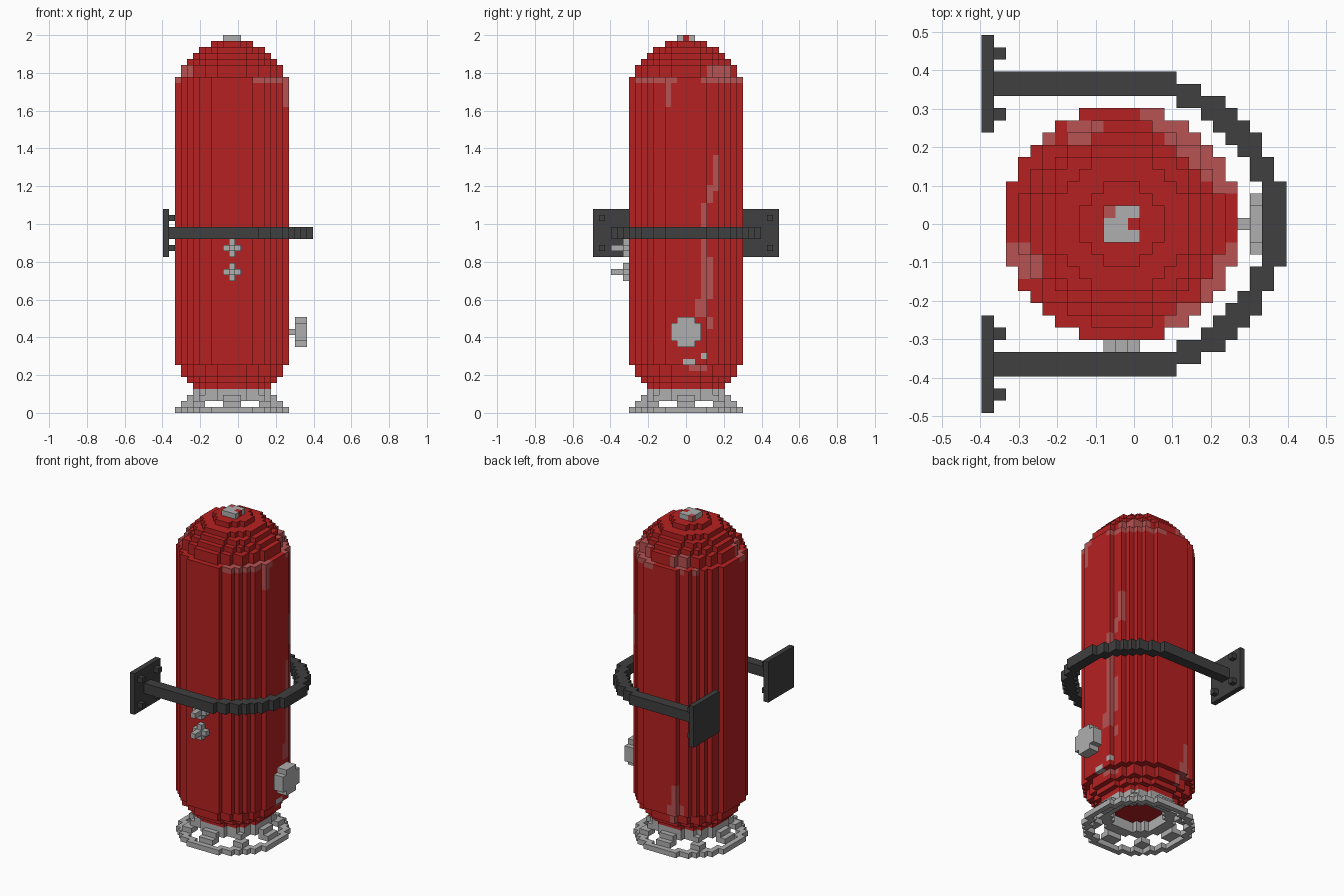
import bpy, bmesh
from mathutils import Vector

V = 2 / 63   # size of one block

cube = bpy.data.objects.get("Cube")
if cube:
    bpy.data.objects.remove(cube)


def material(name, r, g, b):
    m = bpy.data.materials.new(name)
    m.use_nodes = True
    m.diffuse_color = (r, g, b, 1)
    bsdf = next(n for n in m.node_tree.nodes if n.type == 'BSDF_PRINCIPLED')
    bsdf.inputs["Base Color"].default_value = (r, g, b, 1)
    return m


RED = material("red_paint", 0.47, 0.015, 0.015)
WORN = material("worn_paint", 0.48, 0.085, 0.085)
STEEL = material("bare_steel", 0.43, 0.43, 0.43)
DARK = material("dark_iron", 0.05, 0.05, 0.05)


def build(name, cells, mats, rule=lambda c: 0):
    """Outer skin of a set of blocks; rule picks the material for a block."""
    cells = set(cells)
    bm = bmesh.new()
    verts = {}

    def corner(p):
        if p not in verts:
            x, y, z = p
            verts[p] = bm.verts.new(((x - 0.5) * V, (y - 0.5) * V, z * V))
        return verts[p]

    for c in cells:
        slot = rule(c)
        for axis in range(3):
            u, w = (axis + 1) % 3, (axis + 2) % 3
            for side in (0, 1):
                n = list(c)
                n[axis] += 2 * side - 1
                if tuple(n) in cells:
                    continue
                ring = []
                for a, b in ((0, 0), (1, 0), (1, 1), (0, 1)):
                    p = list(c)
                    p[axis] += side
                    p[u] += a
                    p[w] += b
                    ring.append(corner(tuple(p)))
                f = bm.faces.new(ring if side else ring[::-1])
                f.material_index = slot
    # Merge coplanar squares of the same colour
    bmesh.ops.dissolve_limit(bm, angle_limit=0.01, verts=bm.verts[:],
                             edges=bm.edges[:], delimit={'MATERIAL'})
    me = bpy.data.meshes.new(name)
    bm.to_mesh(me)
    bm.free()
    for m in mats:
        me.materials.append(m)
    ob = bpy.data.objects.new(name, me)
    bpy.context.collection.objects.link(ob)
    return ob


def box(x0, x1, y0, y1, z0, z1):
    return [(x, y, z) for x in range(x0, x1 + 1)
            for y in range(y0, y1 + 1) for z in range(z0, z1 + 1)]


def disc(outer, z0, z1, inner=-1, cx=-1):
    """Round layer of blocks, or a ring when an inner radius is given."""
    lo = (inner + 0.5) ** 2 if inner >= 0 else -1
    return [(x + cx, y, z) for x, y, z in box(-outer, outer, -outer, outer, z0, z1)
            if lo < x * x + y * y <= (outer + 0.5) ** 2]


# Tank: stepped round layers (radius, first layer, last layer)
tiers = [(6, 4, 4), (7, 5, 5), (8, 6, 7), (9, 8, 55), (8, 56, 57),
         (7, 58, 58), (6, 59, 59), (5, 60, 60), (3, 61, 61)]
tank = [c for t in tiers for c in disc(*t)]

# Scuffed paint: ranges of x, y, z from the tank axis
R = range
scuffs = [
    # long streak on the left side
    (R(7, 10), R(5, 6), R(37, 43)), (R(7, 10), R(4, 5), R(35, 38)),
    (R(7, 10), R(3, 4), R(26, 35)), (R(7, 10), R(3, 5), R(19, 26)),
    (R(7, 10), R(2, 4), R(16, 19)), (R(7, 10), R(4, 5), R(14, 16)),
    (R(7, 10), R(1, 4), R(7, 8)),
    # shoulder edge and drip
    (R(4, 10), R(-8, -1), R(55, 56)), (R(9, 10), R(-3, -2), R(51, 55)),
    (R(2, 10), R(3, 10), R(55, 56)), (R(4, 10), R(4, 8), R(56, 58)),
    (R(-4, -1), R(7, 9), R(55, 58)), (R(-9, -6), R(-4, -1), R(55, 58)),
    (R(-7, -5), R(7, 9), R(55, 56)),
    # low patch at the back
    (R(-4, -1), R(8, 10), R(6, 10)), (R(-3, -2), R(9, 10), R(10, 14)),
]
chips = [(R(7, 10), R(0, 2), R(8, 9)), (R(7, 10), R(3, 4), R(9, 10))]


def tank_paint(c):
    x, y, z = c[0] + 1, c[1], c[2]

    def hit(patches):
        return any(x in a and y in b and z in d for a, b, d in patches)
    return 2 if hit(chips) else 1 if hit(scuffs) else 0


build("tank", tank, [RED, WORN, STEEL], tank_paint)

# Worn cap on the dome
build("top_cap", box(-2, 0, -1, 1, 62, 62), [STEEL, RED, WORN],
      lambda c: 1 if c[:2] == (0, 0) else 2 if c[:2] == (-2, 1) else 0)

# Stand: collar, eight splayed feet and a ground ring
build("stand_collar", disc(6, 2, 3, 4), [STEEL])
build("ground_ring", disc(9, 0, 0, 8), [STEEL])


def is_foot(c):
    x, y = abs(c[0] + 1), abs(c[1])
    return min(x, y) <= 1 or abs(x - y) <= 1


build("stand_feet", [c for c in disc(8, 1, 1, 6) + disc(7, 2, 2, 6) if is_foot(c)], [STEEL])

# Side valve with a hand wheel
wheel = [c for c in box(10, 11, -2, 2, 11, 15)
         if abs(c[1]) + abs(c[2] - 13) < 4]
build("valve_wheel", wheel, [STEEL])
build("valve_stem", box(9, 9, 0, 0, 13, 13), [STEEL])

# Two front spigots: cross-shaped flange and a short pin
for name, z in (("lower", 23), ("upper", 27)):
    flange = box(-2, 0, -10, -10, z, z) + box(-1, -1, -10, -10, z - 1, z + 1)
    build(name + "_spigot", flange + box(-1, -1, -12, -11, z, z), [STEEL])

# Holding strap: half ring with two straight arms
strap = [c for c in disc(12, 29, 30, 10, 0) if c[0] >= 0]
for s in (-1, 1):
    a, b = sorted((11 * s, 12 * s))
    strap += box(-11, -1, a, b, 29, 30)
build("strap", strap, [DARK])

# Wall plates with four bolts each
for side, s in (("right", -1), ("left", 1)):
    a, b = sorted((8 * s, 15 * s))
    build(side + "_wall_plate", box(-12, -12, a, b, 26, 33), [DARK])
    build(side + "_plate_bolts",
          [(-11, y * s, z) for y in (9, 14) for z in (27, 32)], [DARK])
